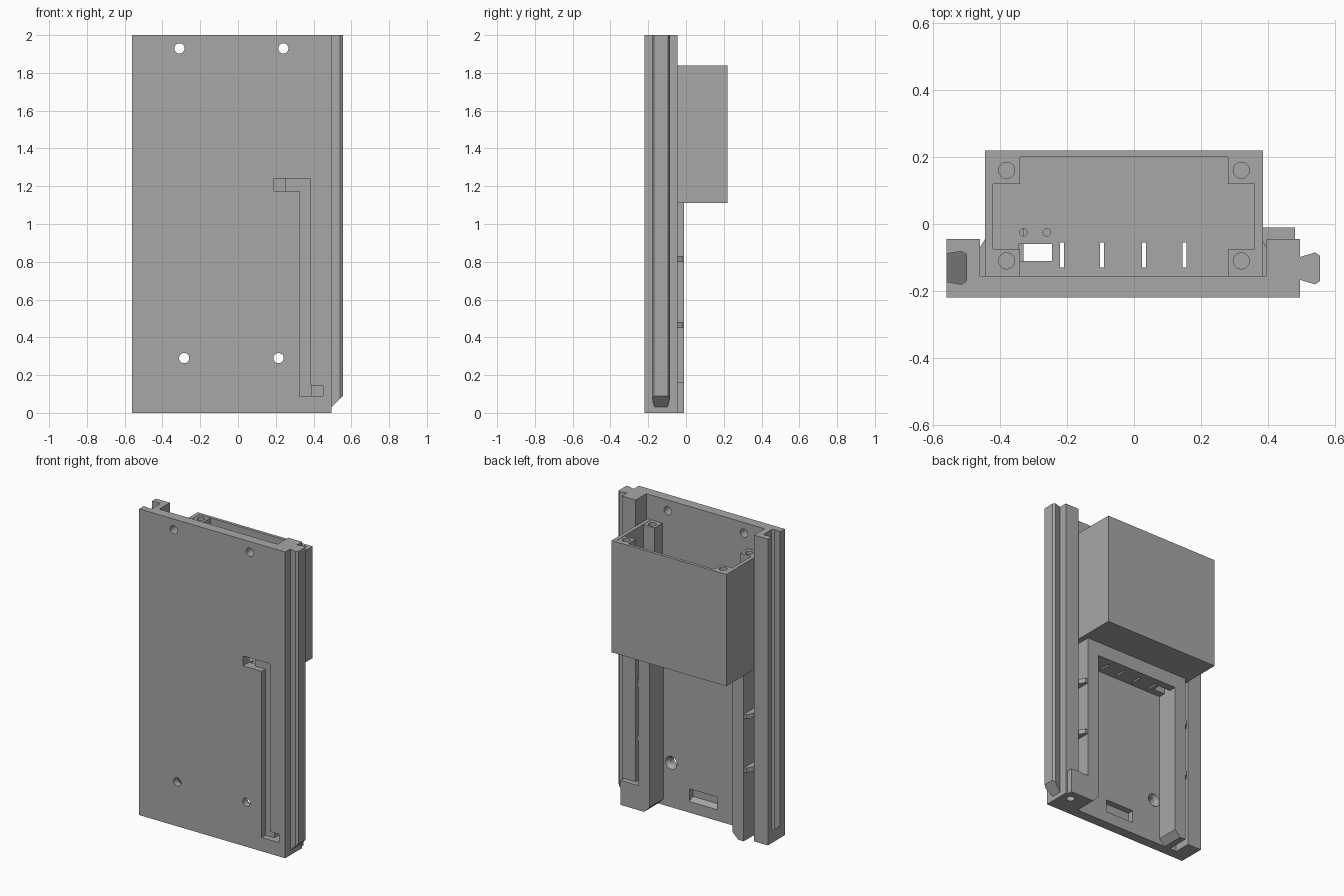
import bpy, bmesh
from mathutils import Vector

cube = bpy.data.objects.get("Cube")
if cube:
    bpy.data.objects.remove(cube, do_unlink=True)

grey = bpy.data.materials.new("plain grey")
grey.use_nodes = True
COLOUR = (0.39, 0.39, 0.39, 1)
grey.diffuse_color = COLOUR
grey.node_tree.nodes["Principled BSDF"].inputs["Base Color"].default_value = COLOUR


def prism(name, points, sweep):
    """Extrude a flat polygon of 3D points along a vector."""
    bm = bmesh.new()
    face = bm.faces.new([bm.verts.new(p) for p in points])
    ext = bmesh.ops.extrude_face_region(bm, geom=[face])
    moved = [v for v in ext["geom"] if isinstance(v, bmesh.types.BMVert)]
    bmesh.ops.translate(bm, vec=Vector(sweep), verts=moved)
    bmesh.ops.recalc_face_normals(bm, faces=bm.faces)
    mesh = bpy.data.meshes.new(name)
    bm.to_mesh(mesh)
    bm.free()
    mesh.materials.append(grey)
    ob = bpy.data.objects.new(name, mesh)
    bpy.context.collection.objects.link(ob)
    return ob


def box(name, x, y, z):
    pts = [(x[0], y[0], z[0]), (x[1], y[0], z[0]), (x[1], y[1], z[0]), (x[0], y[1], z[0])]
    return prism(name, pts, (0, 0, z[1] - z[0]))


def rod(name, start, axis, length, r1, r2=None):
    """Round bar or cone from a start point along an axis."""
    bm = bmesh.new()
    turn = Vector((0, 0, 1)).rotation_difference(Vector(axis)).to_matrix().to_4x4()
    bmesh.ops.create_cone(bm, cap_ends=True, segments=32, radius1=r1,
                          radius2=r1 if r2 is None else r2, depth=length)
    bmesh.ops.translate(bm, vec=(0, 0, length / 2), verts=bm.verts)
    bmesh.ops.transform(bm, matrix=turn, verts=bm.verts)
    bmesh.ops.translate(bm, vec=start, verts=bm.verts)
    mesh = bpy.data.meshes.new(name)
    bm.to_mesh(mesh)
    bm.free()
    mesh.materials.append(grey)
    ob = bpy.data.objects.new(name, mesh)
    bpy.context.collection.objects.link(ob)
    return ob


cutters = []


def cut(cutter, *targets):
    cutter.hide_render = True
    cutters.append(cutter)
    for t in targets:
        m = t.modifiers.new("cut", "BOOLEAN")
        m.operation = "DIFFERENCE"
        m.solver = "EXACT"
        m.object = cutter


BACK = -0.155      # rear face of the plate
EMBED = -0.16      # parts sink slightly into the plate

# Plate and side rails
plate = box("back_plate", (-0.56, 0.495), (-0.22, BACK), (0, 2))
groove_rail = box("groove_rail", (-0.56, -0.46), (EMBED, -0.045), (0, 2))
tongue_rail = box("tongue_rail", (0.395, 0.495), (EMBED, -0.045), (0, 2))

# Tongue with a sloped foot
tongue = prism("tongue", [(0.49, -0.10, 0), (0.54, -0.085, 0), (0.555, -0.095, 0),
                          (0.555, -0.17, 0), (0.54, -0.18, 0), (0.49, -0.165, 0)], (0, 0, 2))
cut(prism("foot_cut", [(0.48, -0.3, 0.015), (0.60, -0.3, 0.135), (0.60, -0.3, -0.1),
                       (0.48, -0.3, -0.1)], (0, 0.4, 0)), tongue)

# Matching groove, closed at the bottom by a slope
cut(prism("groove_cut", [(-0.57, -0.09, 0.09), (-0.515, -0.082, 0.035), (-0.50, -0.09, 0.02),
                         (-0.50, -0.17, 0.02), (-0.515, -0.18, 0.035), (-0.57, -0.17, 0.09)],
          (0, 0, 2.1)), plate, groove_rail)

# Rear case, open at the top
case = box("rear_case", (-0.445, 0.385), (EMBED, 0.22), (1.11, 1.84))
cut(box("case_cut", (-0.42, 0.36), (-0.3, 0.20), (1.135, 2)), case)
header = box("case_header", (-0.41, 0.35), (EMBED, -0.01), (1.02, 1.12))

# Screw posts in the corners of the case
for x in (-0.42, 0.28):
    for y in (EMBED, 0.12):
        post = box("corner_post", (x, x + 0.08), (y, y + 0.085), (1.12, 1.838))
        cut(rod("post_hole", (x + 0.04, 0.16 if y > 0 else -0.11, 1.65), (0, 0, 1), 0.3, 0.024), post)

# Openings in the floor of the case
for x in (-0.215, -0.095, 0.03, 0.15):
    cut(box("vent_cut", (x - 0.006, x + 0.006), (-0.13, -0.055), (0.9, 1.3)), case, header)
cut(box("port_cut", (-0.345, -0.245), (-0.11, -0.06), (0.9, 1.3)), case, header)
for x in (-0.33, -0.26):
    cut(rod("pin_cut", (x, -0.025, 1.05), (0, 0, 1), 0.3, 0.011), case, header)

# Lower posts with chamfered inner feet, and ribs towards the rails
for outer, side, rail in ((-0.41, 1, -0.46), (0.35, -1, 0.395)):
    inner = outer + side * 0.08
    prism("lower_post", [(outer, EMBED, 0), (inner - side * 0.04, EMBED, 0), (inner, EMBED, 0.04),
                         (inner, EMBED, 1.115), (outer, EMBED, 1.115)], (0, -0.01 - EMBED, 0))
    for z in (0.45, 0.80):
        prism("rib", [(rail, EMBED, z), (rail, -0.07, z), (outer - side * 0.015, -0.015, z),
                      (outer, -0.015, z), (outer, EMBED, z)], (0, 0, 0.03))

# Cable block at the foot
block = box("cable_block", (0.345, 0.48), (EMBED, -0.01), (0, 0.16))

# Cable channel in the front, with an opening at each end
path = [(0.19, 1.24), (0.385, 1.24), (0.385, 0.145), (0.45, 0.145),
        (0.45, 0.09), (0.325, 0.09), (0.325, 1.175), (0.19, 1.175)]
cut(prism("channel_cut", [(x, -0.3, z) for x, z in path], (0, 0.12, 0)), plate)
cut(box("upper_opening", (0.19, 0.25), (-0.3, -0.1), (1.175, 1.24)), plate)
cut(box("lower_opening", (0.39, 0.45), (-0.3, -0.05), (0.09, 0.145)), plate, tongue_rail, block)
cut(rod("cable_hole", (0.43, -0.08, -0.1), (0, 0, 1), 0.22, 0.025), tongue_rail, block)

# Screw holes, the lower ones countersunk at the rear
for x, z in ((-0.31, 1.93), (0.24, 1.93), (-0.285, 0.29), (0.215, 0.29)):
    cut(rod("screw_hole", (x, -0.3, z), (0, 1, 0), 0.3, 0.027), plate)
    if z < 1:
        cut(rod("countersink", (x, -0.19, z), (0, 1, 0), 0.04, 0.02, 0.045), plate)

# Latch recess in the rear of the plate
cut(prism("latch_cut", [(-0.12, -0.1, 0.05), (-0.12, -0.195, 0.09), (-0.12, -0.195, 0.155),
                        (-0.12, -0.1, 0.155)], (0.205, 0, 0)), plate)

# Bake the cuts and drop the cutters
bpy.context.view_layer.update()
deps = bpy.context.evaluated_depsgraph_get()
for ob in [o for o in bpy.context.collection.objects if o.modifiers]:
    baked = bpy.data.meshes.new_from_object(ob.evaluated_get(deps))
    ob.modifiers.clear()
    ob.data = baked
    deps = bpy.context.evaluated_depsgraph_get()
for c in cutters:
    bpy.data.objects.remove(c, do_unlink=True)
